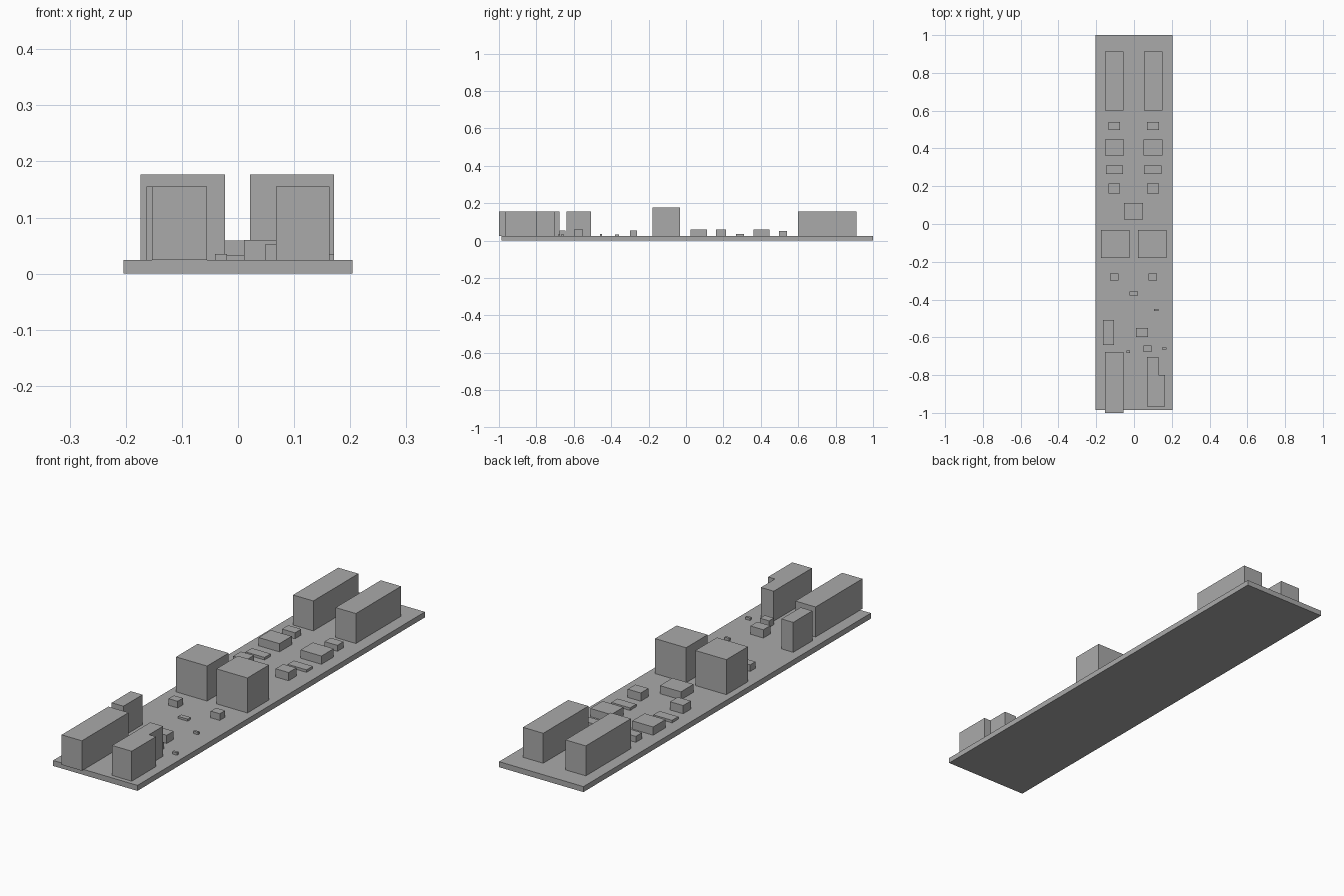
import bpy
import bmesh

cube = bpy.data.objects.get("Cube")
if cube:
    bpy.data.objects.remove(cube, do_unlink=True)

grey = bpy.data.materials.new("plain_grey")
grey.use_nodes = True
grey.diffuse_color = (0.4, 0.4, 0.4, 1)
grey.node_tree.nodes["Principled BSDF"].inputs["Base Color"].default_value = grey.diffuse_color

BOARD_TOP = 0.024


def prism(name, outline, bottom, top):
    """Extrude a counter-clockwise plan outline between two heights."""
    bm = bmesh.new()
    base = bm.faces.new([bm.verts.new((x, y, bottom)) for x, y in outline])
    grown = bmesh.ops.extrude_face_region(bm, geom=[base], use_keep_orig=True)["geom"]
    for v in grown:
        if isinstance(v, bmesh.types.BMVert):
            v.co.z = top
    bmesh.ops.recalc_face_normals(bm, faces=bm.faces)
    mesh = bpy.data.meshes.new(name)
    bm.to_mesh(mesh)
    bm.free()
    mesh.materials.append(grey)
    obj = bpy.data.objects.new(name, mesh)
    bpy.context.collection.objects.link(obj)
    return obj


def block(name, x0, x1, y0, y1, top, bottom=BOARD_TOP):
    return prism(name, [(x0, y0), (x1, y0), (x1, y1), (x0, y1)], bottom, top)


def pair(name, inner, outer, y0, y1, top, shift=-0.002):
    """Two matching parts, one each side of the centre line."""
    block("right_" + name, shift - outer, shift - inner, y0, y1, top)
    block("left_" + name, shift + inner, shift + outer, y0, y1, top)


# Circuit board
block("circuit_board", -0.204, 0.204, -0.986, 1.0, BOARD_TOP, 0)

# Matching parts, from the back forwards
pair("rear_connector", 0.054, 0.152, 0.6, 0.912, 0.155)
pair("rear_capacitor", 0.071, 0.134, 0.498, 0.541, 0.05)
pair("diode", 0.051, 0.152, 0.362, 0.447, 0.06)
pair("resistor", 0.056, 0.147, 0.266, 0.309, 0.035)
pair("middle_capacitor", 0.071, 0.134, 0.161, 0.214, 0.06)
pair("relay", 0.0225, 0.1725, -0.18, -0.031, 0.177, -0.001)
pair("front_capacitor", 0.08, 0.124, -0.3, -0.263, 0.053)

# Single chips
block("centre_chip", -0.054, 0.048, 0.025, 0.112, 0.059)
block("centre_resistor", -0.024, 0.022, -0.379, -0.358, 0.033)
block("front_chip", 0.011, 0.074, -0.598, -0.55, 0.06)
block("front_small_chip", 0.049, 0.093, -0.677, -0.644, 0.053)

# Tiny surface parts
block("tiny_part_rear", 0.106, 0.129, -0.46, -0.45, 0.035)
block("tiny_part_right", -0.041, -0.02, -0.682, -0.67, 0.035)
block("tiny_part_left", 0.149, 0.171, -0.665, -0.654, 0.035)

# Front connectors, the left one stepped in plan
block("front_tall_connector", -0.163, -0.106, -0.64, -0.508, 0.155)
block("right_front_connector", -0.153, -0.055, -1.0, -0.677, 0.155)
prism("left_front_connector",
      [(0.068, -0.967), (0.163, -0.967), (0.163, -0.8),
       (0.13, -0.8), (0.13, -0.703), (0.068, -0.703)], BOARD_TOP, 0.155)
